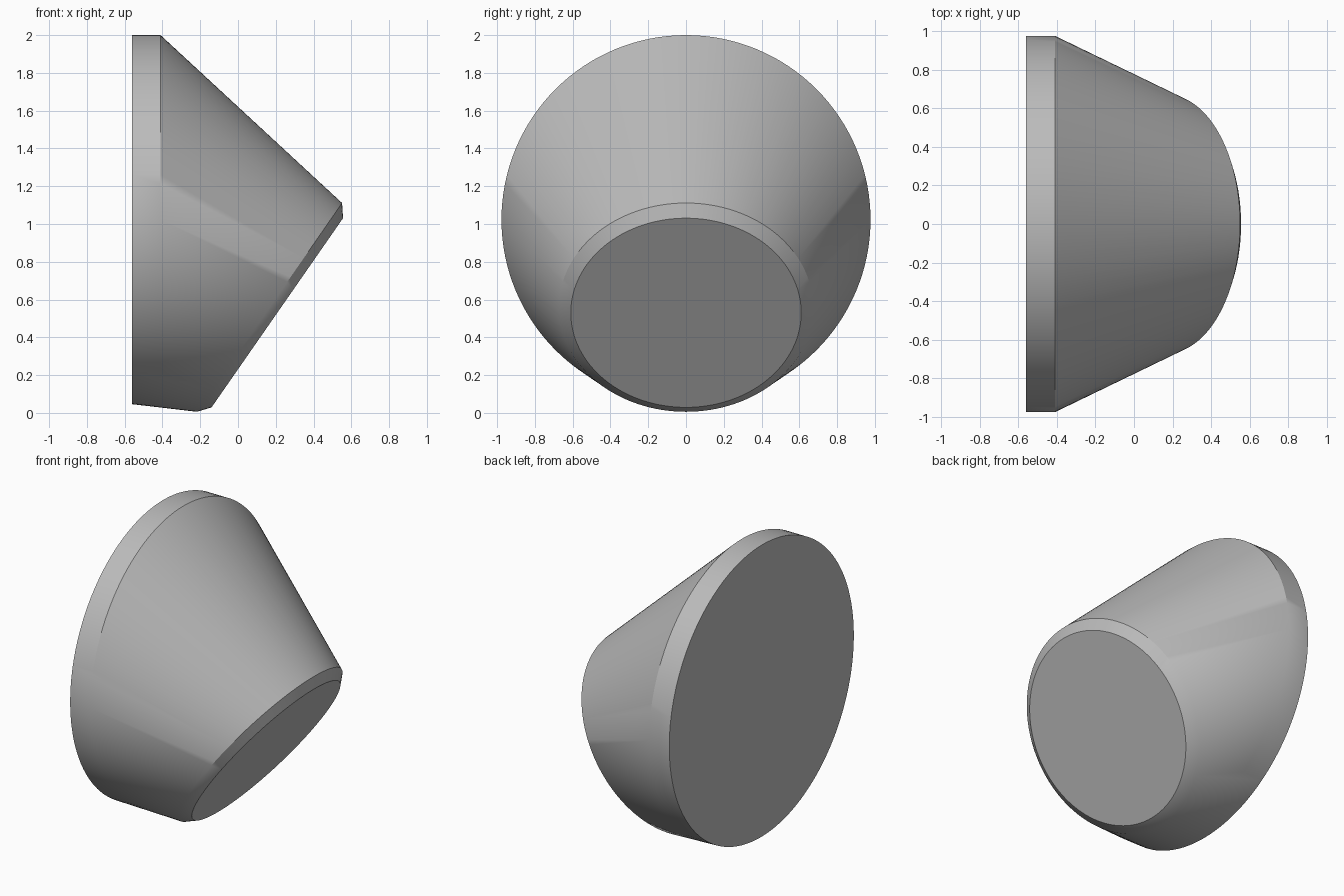
import bpy
import bmesh
import math
from mathutils import Matrix, Vector

cube = bpy.data.objects.get("Cube")
if cube:
    bpy.data.objects.remove(cube, do_unlink=True)

SEGMENTS = 128
grey = bpy.data.materials.new("neutral grey")
grey.use_nodes = True
grey.diffuse_color = (0.5, 0.5, 0.5, 1)
grey.node_tree.nodes["Principled BSDF"].inputs["Base Color"].default_value = grey.diffuse_color


def add_ring(bm, centre, radius, tilt):
    """Circle whose axis is +x, tipped downwards by tilt."""
    turn = Matrix.Rotation(math.pi / 2 + tilt, 4, 'Y')
    bmesh.ops.create_circle(bm, segments=SEGMENTS, radius=radius,
                            matrix=Matrix.Translation(centre) @ turn)


bm = bmesh.new()

# Upright round base plate
for x in (-0.56, -0.41):
    add_ring(bm, Vector((x, 0, 1.023)), 0.977, 0)

# Smaller tilted end with a chamfered rim
tilt = math.radians(34.8)
axis = Vector((math.cos(tilt), 0, -math.sin(tilt)))
face_centre = Vector((0.208, 0, 0.53))
add_ring(bm, face_centre, 0.61, tilt)
add_ring(bm, face_centre - axis * 0.05, 0.673, tilt)

# Skin stretched over both ends
hull = bmesh.ops.convex_hull(bm, input=bm.verts[:])
unused = {g for g in hull["geom_interior"] + hull["geom_unused"]
          if isinstance(g, bmesh.types.BMVert)}
bmesh.ops.delete(bm, geom=list(unused), context='VERTS')
bmesh.ops.dissolve_limit(bm, angle_limit=math.radians(0.2),
                         verts=bm.verts[:], edges=bm.edges[:])
bmesh.ops.recalc_face_normals(bm, faces=bm.faces[:])

mesh = bpy.data.meshes.new("angled_mount")
bm.to_mesh(mesh)
bm.free()
mesh.materials.append(grey)
mount = bpy.data.objects.new("angled_mount", mesh)
bpy.context.collection.objects.link(mount)

# Smooth flanks, crisp rims
bpy.ops.object.select_all(action='DESELECT')
mount.select_set(True)
bpy.context.view_layer.objects.active = mount
bpy.ops.object.shade_smooth_by_angle(angle=math.radians(30))
